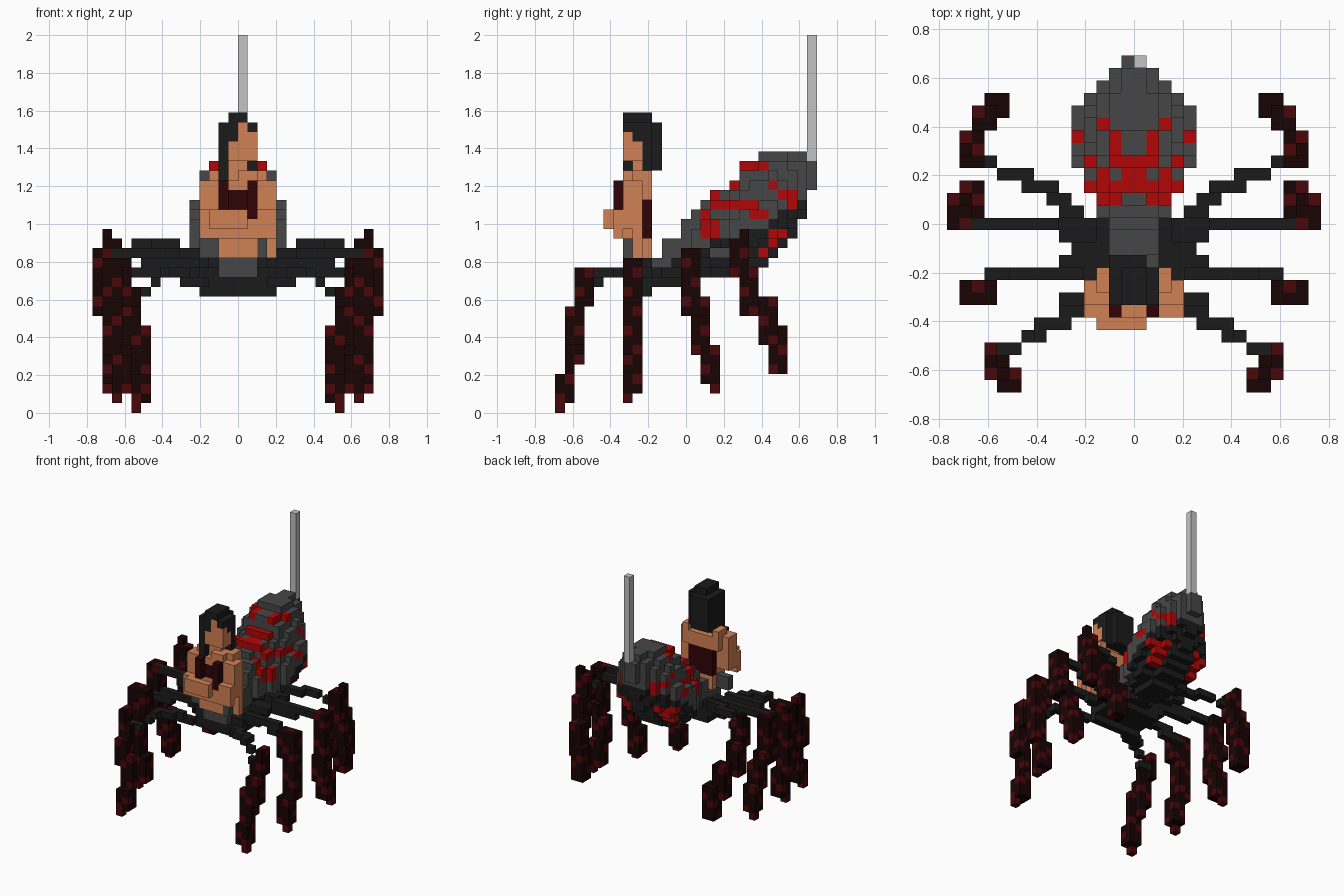
import bpy, bmesh
from mathutils import Vector

if "Cube" in bpy.data.objects:
    bpy.data.objects.remove(bpy.data.objects["Cube"], do_unlink=True)

V = 2 / 39            # edge length of one block
COLOURS = {
    "grey": (.062, .062, .062), "black": (.011, .011, .011),
    "skin": (.64, .22, .09), "red": (.44, .002, .002),
    "maroon_cloth": (.03, .001, .002), "leg_dark": (.009, .001, .001),
    "leg_red": (.065, .002, .003), "silk": (.55, .55, .55),
}
MATS = {}
for label, rgb in COLOURS.items():
    m = bpy.data.materials.new(label)
    m.use_nodes = True
    m.diffuse_color = (*rgb, 1)
    bsdf = m.node_tree.nodes["Principled BSDF"]
    bsdf.inputs["Base Color"].default_value = (*rgb, 1)
    bsdf.inputs["Roughness"].default_value = .9
    MATS[label] = m

parts = {}            # part name -> {block: colour}
taken = set()


def block(part, cell, colour):
    if cell not in taken:
        taken.add(cell)
        parts.setdefault(part, {})[cell] = colour


def box(part, colour, x0, x1, y0, y1, z0, z1):
    """Fill an inclusive range of blocks; colour may be a function."""
    for x in range(x0, x1 + 1):
        for y in range(y0, y1 + 1):
            for z in range(z0, z1 + 1):
                c = colour(x, y, z) if callable(colour) else colour
                block(part, (x, y, z), c)


def pair(part, colour, x0, x1, *rest):
    """Fill a range on the left and its mirror on the right."""
    box("left_" + part, colour, x0, x1, *rest)
    box("right_" + part, colour, -1 - x1, -1 - x0, *rest)


def side(x):
    """Block distance from the middle, equal on both sides."""
    return x if x >= 0 else -1 - x


def spiral(x, y, z):
    """Red blocks winding round each shin, and red at the lowest tips."""
    red = (side(x) + 2 * y + z) % 4 == 3 or z == 0
    return "leg_red" if red else "leg_dark"


# Woman's torso, cloth top and lower-back cloth
box("chest_cloth", "maroon_cloth", -1, 0, 7, 7, 21, 22)
pair("chest_cup", "maroon_cloth", 1, 1, 6, 6, 21, 23)
box("left_chest_cup", "maroon_cloth", 1, 1, 6, 6, 20, 20)
box("back_cloth", "maroon_cloth", -2, 1, 9, 9, 18, 21)
box("torso", "skin", -2, 1, 7, 8, 16, 23)
box("torso", "skin", -2, 1, 9, 9, 22, 23)
box("torso", "skin", -2, 1, 9, 9, 16, 17)
box("neck", "skin", -1, 1, 8, 8, 24, 24)
box("neck", "skin", 0, 1, 7, 7, 24, 24)

# Arms folded in front, grey hips below them
pair("upper_arm", "skin", 2, 3, 7, 8, 19, 23)
pair("shoulder", "skin", 2, 2, 8, 9, 22, 24)
box("left_elbow", "skin", 3, 3, 8, 8, 16, 18)
box("left_hip", "grey", 2, 2, 7, 8, 16, 17)
box("right_hip", "grey", -4, -3, 8, 8, 16, 17)
pair("forearm", "skin", 2, 3, 6, 6, 18, 20)
box("folded_hands", "skin", -3, 0, 5, 5, 19, 20)
box("folded_hands", "skin", -2, 1, 6, 6, 18, 19)

# Head and hair
box("hair", "black", -2, -2, 7, 8, 24, 29)
box("hair", "black", -2, 1, 9, 9, 25, 29)
box("hair", "black", -2, 0, 10, 10, 25, 29)
box("hair", "black", -1, 0, 7, 9, 30, 30)
box("hair", "black", -1, -1, 7, 8, 28, 29)
box("hair", "black", 1, 1, 7, 8, 29, 29)
box("hair", "black", 1, 1, 8, 8, 28, 28)
box("head", "skin", -1, 0, 8, 8, 25, 25)
box("head", "skin", -1, 1, 7, 8, 26, 28)
box("head", "skin", 0, 0, 7, 8, 29, 29)

# Spider front body
box("front_plate", "grey", -2, 1, 8, 9, 14, 15)
box("thorax", "black", -4, 3, 9, 9, 12, 13)
box("thorax", "black", -4, 3, 9, 13, 13, 14)
box("thorax", "black", -5, 4, 10, 13, 14, 14)

# Abdomen: one cross-section per row (half width, bottom, top)
SLICES = [(2, 13, 16), (2, 13, 18), (2, 14, 18), (2, 14, 20), (3, 14, 21),
          (3, 14, 22), (4, 14, 23), (4, 14, 23), (5, 14, 24), (5, 14, 26),
          (5, 15, 26), (5, 15, 27), (5, 16, 27), (4, 17, 27), (3, 18, 27),
          (2, 20, 27), (1, 23, 26)]
TOP_MARKS = {(2, 21), (1, 20), (1, 19), (4, 20), (0, 18), (1, 18), (3, 18),
             (0, 17), (2, 17), (0, 16), (1, 16), (2, 16), (3, 16), (1, 15),
             (2, 15)}
SIDE_MARKS = {(14, 19), (15, 18), (15, 20), (16, 18), (17, 21), (18, 21),
              (19, 21), (20, 21), (21, 20), (20, 24), (22, 24), (22, 23),
              (23, 22), (24, 21), (24, 22), (23, 18), (22, 18), (22, 17),
              (21, 16), (18, 14), (20, 15), (16, 14)}
for row, (half, bottom, top) in enumerate(SLICES, 10):
    mid, tall = (bottom + top) / 2, (top - bottom) / 2
    neck = row < 14
    belly = 15 if neck else 16 + max(0, row - 17) * .7
    for x in range(-half, half):
        a = side(x)
        # the neck is square, the abdomen narrows towards its ridge
        drop = a * (a - 1) * .1
        column = [z for z in range(bottom, top)
                  if neck or (abs(x + .5) / (half + .1)) ** 2
                  + (abs(z + .5 - mid + drop) / (tall + .1)) ** 1.5 <= 1]
        for z in column:
            colour = "black" if z < belly else "grey"
            if z == column[-1]:
                if (a, row) in TOP_MARKS:
                    colour = "red"
            elif a >= 2 and (row, z) in SIDE_MARKS:
                colour = "red"
            block("abdomen", (x, row, z), colour)

# Silk thread
box("silk_thread", "silk", 0, 0, 26, 26, 26, 38)

# Legs: banded shins, then black thighs running in to the body
SHINS = {
    "front": [(11, 11, 2, 3, 11, 14), (10, 11, 1, 2, 7, 10),
              (10, 10, 2, 2, 5, 12), (9, 10, 1, 1, 4, 8),
              (9, 10, 0, 1, 1, 3), (10, 10, 0, 0, 0, 0)],
    "second": [(11, 12, 7, 8, 12, 15), (12, 13, 7, 8, 6, 11),
               (13, 13, 7, 8, 12, 15), (11, 12, 7, 8, 2, 5),
               (12, 12, 7, 7, 1, 1)],
    "third": [(13, 14, 13, 14, 10, 16), (13, 14, 14, 15, 10, 11),
              (12, 13, 14, 15, 6, 9), (12, 13, 15, 16, 3, 6),
              (13, 13, 16, 16, 2, 2)],
    "rear": [(12, 13, 18, 19, 14, 17), (13, 13, 19, 19, 18, 18),
             (12, 13, 19, 20, 10, 14), (11, 12, 21, 22, 7, 11),
             (10, 11, 22, 23, 4, 8)],
}
THIGHS = {   # x range, row, height
    "front": [(3, 5, 7, 13), (4, 5, 6, 14), (5, 7, 5, 14), (7, 7, 4, 14),
              (8, 8, 4, 13), (9, 10, 3, 12)],
    "second": [(3, 5, 10, 14), (4, 9, 9, 15), (8, 11, 9, 14)],
    "third": [(3, 5, 12, 15), (5, 9, 13, 15), (6, 12, 13, 16)],
    "rear": [(3, 4, 13, 15), (4, 5, 14, 16), (5, 6, 15, 16), (6, 8, 16, 17),
             (8, 10, 17, 17), (11, 11, 18, 16)],
}
for leg in SHINS:
    for piece in SHINS[leg]:
        pair(leg + "_shin", spiral, *piece)
    for x0, x1, y, z in THIGHS[leg]:
        pair(leg + "_thigh", "black", x0, x1, y, y, z, z)

# Turn each part into a mesh of its exposed block faces
SIDES = [Vector(s) for s in ((1, 0, 0), (-1, 0, 0), (0, 1, 0),
                             (0, -1, 0), (0, 0, 1), (0, 0, -1))]
for name, cells in parts.items():
    bm = bmesh.new()
    verts = {}
    used = sorted(set(cells.values()))
    for cell, colour in cells.items():
        centre = Vector(cell) + Vector((.5, .5, .5))
        for n in SIDES:
            if tuple(int(c) for c in Vector(cell) + n) in taken:
                continue
            u = Vector((n.y, n.z, n.x))
            w = n.cross(u)
            corners = []
            for s, t in ((1, 1), (-1, 1), (-1, -1), (1, -1)):
                p = centre + (n + u * s + w * t) / 2
                key = tuple(round(c) for c in p)
                if key not in verts:
                    verts[key] = bm.verts.new((key[0] * V, (key[1] - 13.5) * V,
                                               key[2] * V))
                corners.append(verts[key])
            face = bm.faces.new(corners)
            face.material_index = used.index(colour)
    mesh = bpy.data.meshes.new(name)
    bm.to_mesh(mesh)
    bm.free()
    for colour in used:
        mesh.materials.append(MATS[colour])
    bpy.context.collection.objects.link(bpy.data.objects.new(name, mesh))
